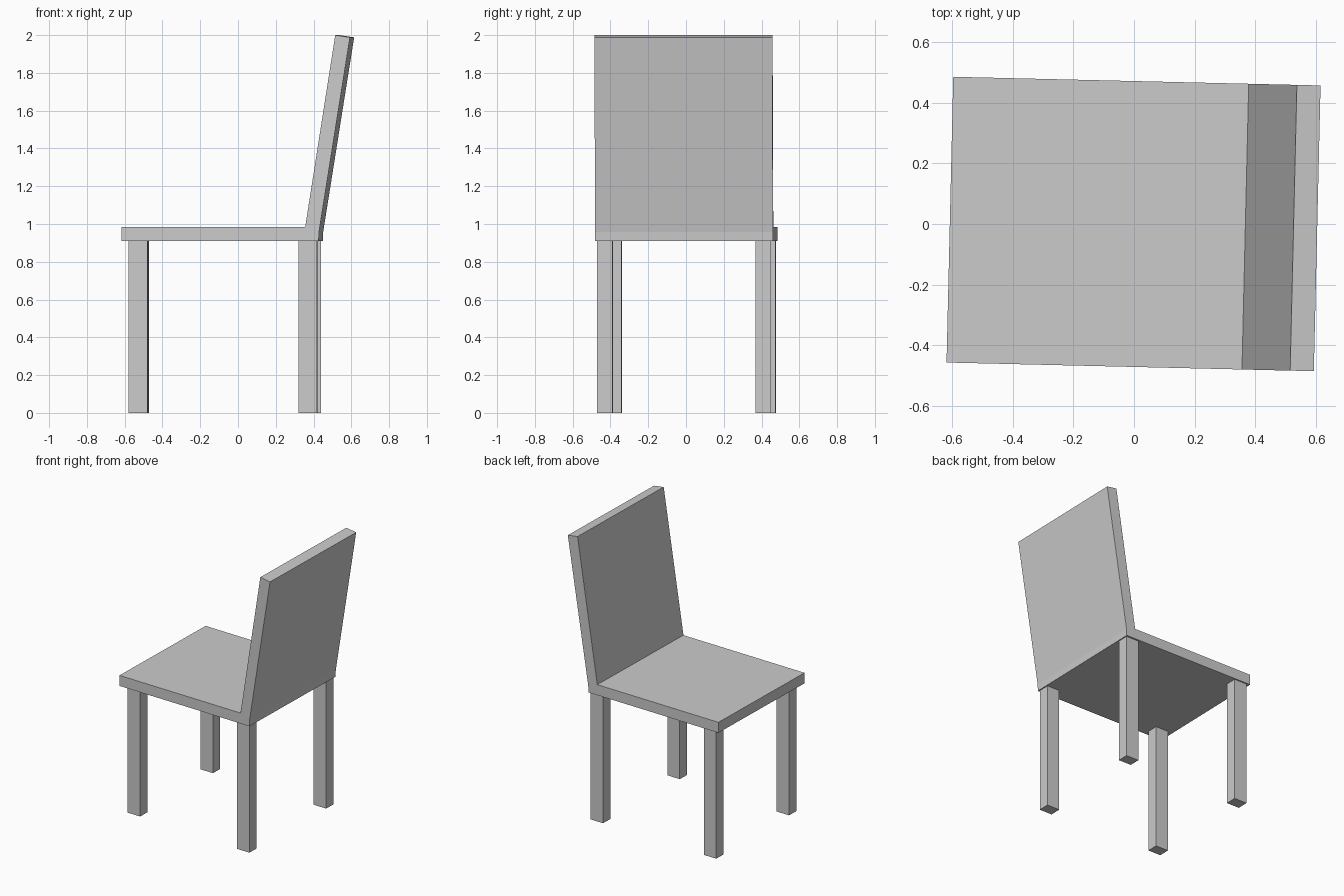
import bpy, bmesh
from math import radians
from mathutils import Matrix

if "Cube" in bpy.data.objects:
    bpy.data.objects.remove(bpy.data.objects["Cube"])

# The whole chair is turned slightly about z
TURN = Matrix.Rotation(radians(-1.35), 4, 'Z')


def prism(name, profile, vec):
    """Extrude a closed 3D outline along vec into a flat-shaded solid."""
    bm = bmesh.new()
    face = bm.faces.new([bm.verts.new(p) for p in profile])
    new = bmesh.ops.extrude_face_region(bm, geom=[face])["geom"]
    verts = [g for g in new if isinstance(g, bmesh.types.BMVert)]
    bmesh.ops.translate(bm, verts=verts, vec=vec)
    bmesh.ops.recalc_face_normals(bm, faces=bm.faces)
    bm.transform(TURN)
    mesh = bpy.data.meshes.new(name)
    bm.to_mesh(mesh)
    bm.free()
    obj = bpy.data.objects.new(name, mesh)
    bpy.context.collection.objects.link(obj)
    return obj


# Seat and leaning backrest: one side profile swept across the width
HALF_WIDTH = 0.471
SEAT_BOTTOM = 0.91
side = [(-0.607, SEAT_BOTTOM), (0.438, SEAT_BOTTOM), (0.44, 0.958),
        (0.604, 1.988), (0.526, 2.0), (0.367, 0.985), (-0.607, 0.985)]
prism("seat_and_backrest", [(x, -HALF_WIDTH, z) for x, z in side],
      (0, 2 * HALF_WIDTH, 0))

# Legs: square-cut posts, each at its own slightly uneven position
legs = {
    "front_leg_right": (-0.569, -0.433),
    "front_leg_left": (-0.583, 0.382),
    "back_leg_right": (0.330, -0.460),
    "back_leg_left": (0.330, 0.379),
}
LEG_X, LEG_Y = 0.10, 0.08
for name, (x, y) in legs.items():
    foot = [(x, y, 0), (x + LEG_X, y, 0),
            (x + LEG_X, y + LEG_Y, 0), (x, y + LEG_Y, 0)]
    prism(name, foot, (0, 0, SEAT_BOTTOM))
